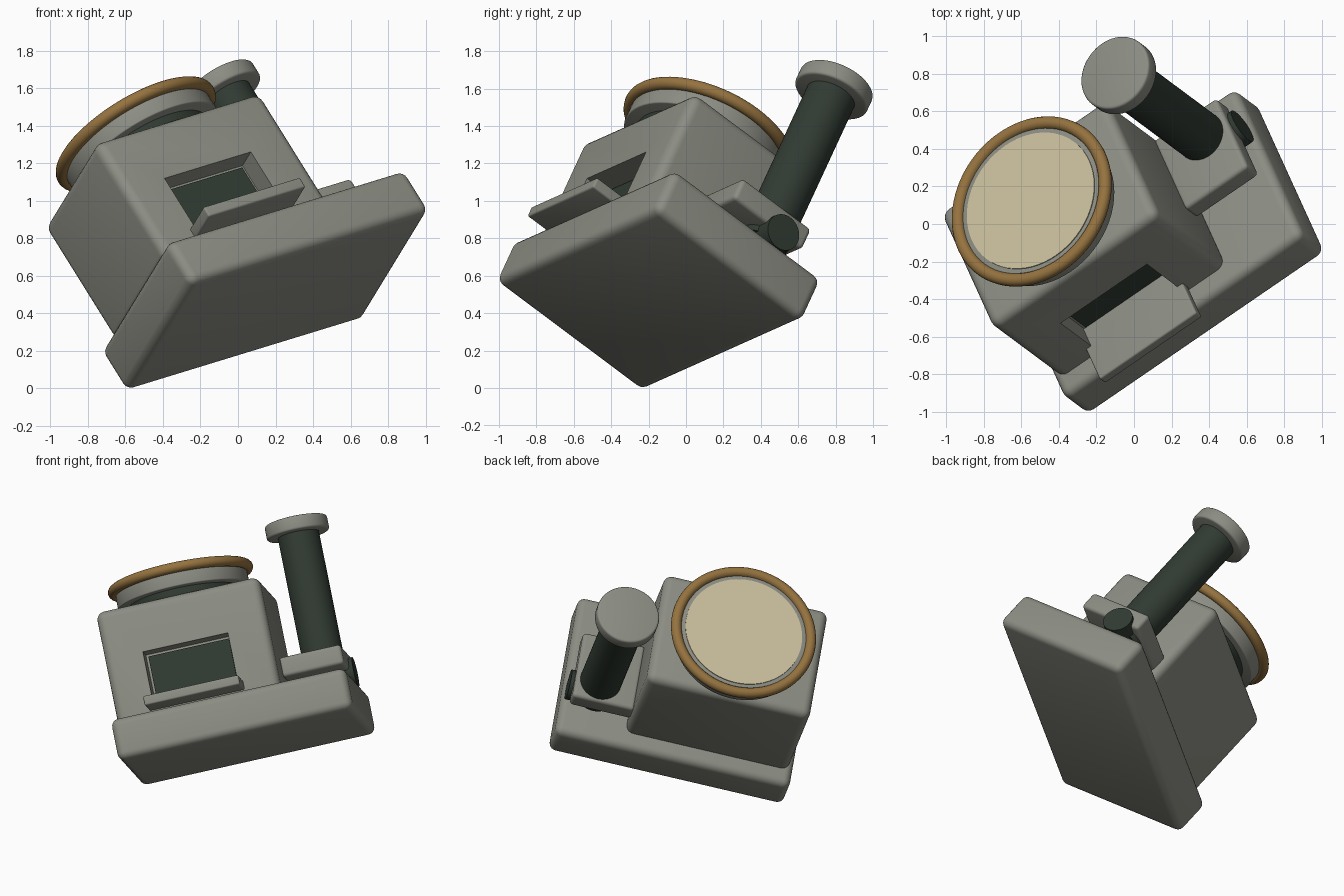
import bpy, bmesh, math
from mathutils import Matrix, Vector

default = bpy.data.objects.get("Cube")
if default:
    bpy.data.objects.remove(default, do_unlink=True)

# The whole device is tilted: local axes are right, back and up of its base
U = Vector((0.80, 0.548, 0.245)).normalized()
V = Vector((-0.339, 0.755, -0.561))
V = (V - U * V.dot(U)).normalized()
W = U.cross(V)
TILT = Matrix((U, V, W)).transposed().to_4x4()
FRAME = Matrix.Translation((0.145, -0.147, 0.575)) @ TILT


def material(name, rgb):
    mat = bpy.data.materials.new(name)
    mat.use_nodes = True
    color = (*rgb, 1.0)
    mat.diffuse_color = color
    mat.node_tree.nodes["Principled BSDF"].inputs["Base Color"].default_value = color
    return mat


GREY = material("warm grey", (0.26, 0.265, 0.225))
DARK = material("dark green", (0.03, 0.043, 0.032))
BRASS = material("brass", (0.30, 0.17, 0.05))
CREAM = material("cream", (0.58, 0.51, 0.33))


def finish(name, bm, mat, angle=35):
    bmesh.ops.recalc_face_normals(bm, faces=bm.faces)
    mesh = bpy.data.meshes.new(name)
    bm.to_mesh(mesh)
    bm.free()
    mesh.materials.append(mat)
    obj = bpy.data.objects.new(name, mesh)
    bpy.context.collection.objects.link(obj)
    obj.matrix_world = FRAME
    bpy.ops.object.select_all(action="DESELECT")
    obj.select_set(True)
    bpy.context.view_layer.objects.active = obj
    bpy.ops.object.shade_smooth_by_angle(angle=math.radians(angle))
    return obj


def box(name, lo, hi, mat, radius=0.0):
    """Box between two local corners with rounded edges."""
    lo, hi = Vector(lo), Vector(hi)
    bm = bmesh.new()
    bmesh.ops.create_cube(bm, size=1)
    bmesh.ops.scale(bm, vec=hi - lo, verts=bm.verts)
    bmesh.ops.translate(bm, vec=(lo + hi) / 2, verts=bm.verts)
    if radius:
        bmesh.ops.bevel(bm, geom=bm.edges[:], offset=radius, segments=5,
                        profile=0.5, affect="EDGES")
    return finish(name, bm, mat)


def cylinder(name, center, radius, depth, mat, sideways=False, rim=0.0):
    """Upright cylinder, or lying along the local right axis."""
    bm = bmesh.new()
    bmesh.ops.create_cone(bm, cap_ends=True, segments=64, radius1=radius,
                          radius2=radius, depth=depth)
    if rim:
        edges = [e for e in bm.edges
                 if abs(e.verts[0].co.z - e.verts[1].co.z) < 1e-5]
        bmesh.ops.bevel(bm, geom=edges, offset=rim, segments=3,
                        profile=0.5, affect="EDGES")
    if sideways:
        bmesh.ops.rotate(bm, verts=bm.verts,
                         matrix=Matrix.Rotation(math.pi / 2, 3, "Y"))
    bmesh.ops.translate(bm, vec=center, verts=bm.verts)
    return finish(name, bm, mat)


def ring(name, center, major, minor, mat):
    """Torus made by spinning a small circle."""
    bm = bmesh.new()
    turn = Matrix.Translation((major, 0, 0)) @ Matrix.Rotation(math.pi / 2, 4, "X")
    bmesh.ops.create_circle(bm, segments=16, radius=minor, matrix=turn)
    bmesh.ops.spin(bm, geom=bm.edges[:], cent=(0, 0, 0), axis=(0, 0, 1),
                   angle=math.tau, steps=72)
    bmesh.ops.remove_doubles(bm, verts=bm.verts, dist=1e-4)
    bmesh.ops.translate(bm, vec=center, verts=bm.verts)
    return finish(name, bm, mat, 60)


def cut(target, cutter):
    """Bake a boolean difference and drop the cutter."""
    mod = target.modifiers.new("opening", "BOOLEAN")
    mod.object, mod.operation, mod.solver = cutter, "DIFFERENCE", "EXACT"
    bpy.ops.object.select_all(action="DESELECT")
    target.select_set(True)
    bpy.context.view_layer.objects.active = target
    bpy.context.view_layer.update()
    bpy.ops.object.modifier_apply(modifier=mod.name)
    bpy.data.objects.remove(cutter, do_unlink=True)
    bpy.ops.object.shade_smooth_by_angle(angle=math.radians(35))


# Base slab and main housing
box("base", (-0.795, -0.525, -0.14), (0.795, 0.525, 0.14), GREY, 0.05)
body = box("body", (-0.765, -0.41, 0.10), (0.34, 0.41, 0.885), GREY, 0.055)

# Front opening with a dark pane and a protruding shelf
opening = box("opening_cutter", (-0.505, -0.6, 0.20), (0.07, -0.28, 0.555), GREY)
opening.hide_render = True
cut(body, opening)
box("window_pane", (-0.49, -0.29, 0.21), (0.055, -0.27, 0.54), DARK)
box("shelf", (-0.54, -0.62, 0.16), (0.105, -0.285, 0.225), GREY, 0.012)

# Dial on top of the housing
dial = Vector((-0.215, 0, 0))
cylinder("dial_neck", dial + Vector((0, 0, 0.90)), 0.37, 0.10, DARK)
cylinder("dial_collar", dial + Vector((0, 0, 0.995)), 0.44, 0.13, GREY, rim=0.008)
ring("dial_ring", dial + Vector((0, 0, 1.052)), 0.45, 0.035, BRASS)
cylinder("dial_face", dial + Vector((0, 0, 1.06)), 0.39, 0.012, CREAM)

# Lever with its bracket, pivot and knob
box("lever_bracket", (0.33, -0.125, 0.24), (0.75, 0.365, 0.375), GREY, 0.025)
cylinder("lever_pivot", (0.59, 0.21, 0.235), 0.10, 0.37, DARK, sideways=True)
cylinder("lever_shaft", (0.583, 0.21, 0.72), 0.137, 1.03, DARK)
cylinder("lever_knob", (0.583, 0.21, 1.26), 0.208, 0.095, GREY, rim=0.015)
